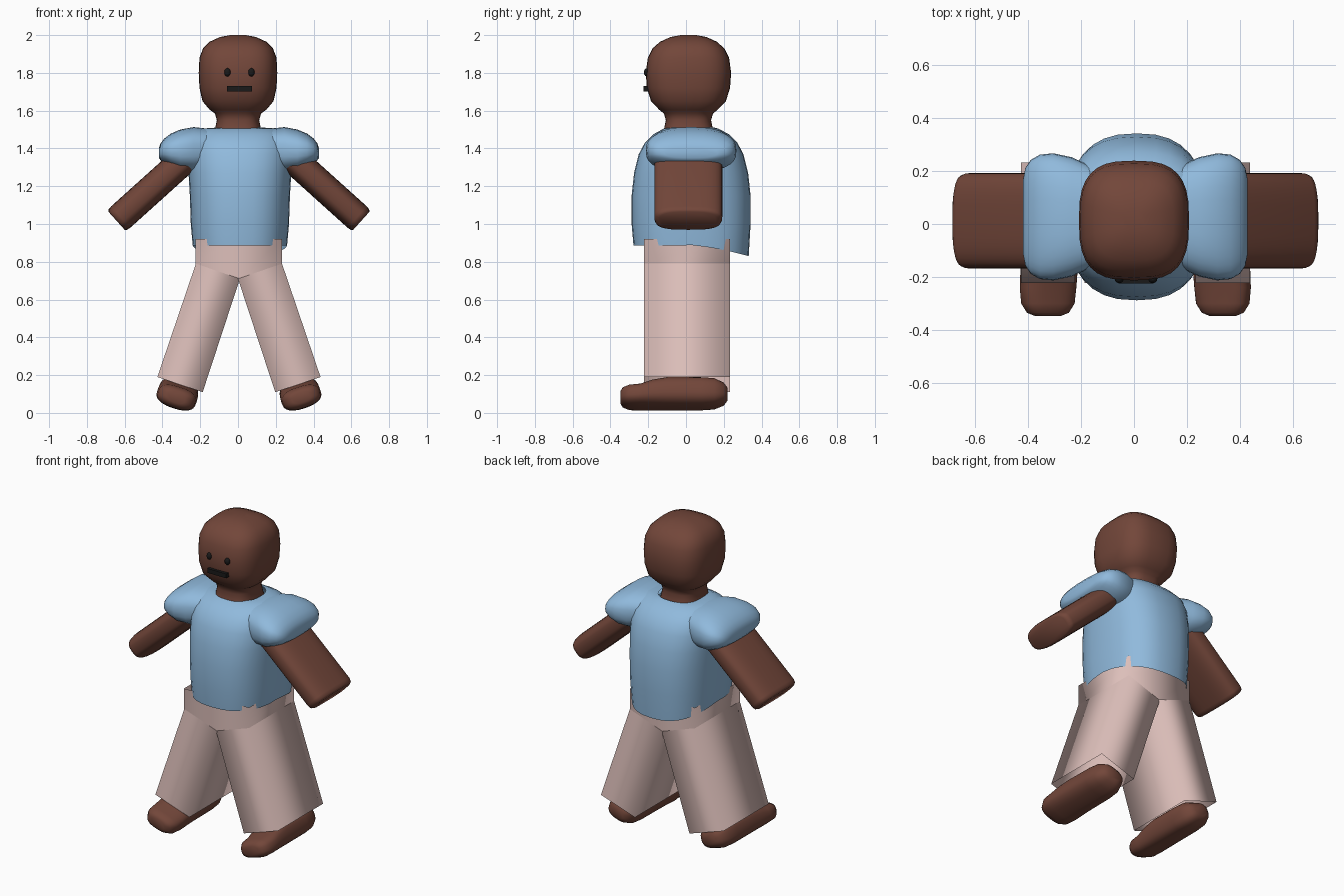
import bpy, bmesh, math
from mathutils import Matrix, Vector

if "Cube" in bpy.data.objects:
    bpy.data.objects.remove(bpy.data.objects["Cube"])


def material(name, rgb):
    m = bpy.data.materials.new(name)
    m.diffuse_color = (*rgb, 1)
    m.use_nodes = True
    m.node_tree.nodes["Principled BSDF"].inputs["Base Color"].default_value = m.diffuse_color
    return m


SKIN = material("skin", (0.17, 0.062, 0.042))
SHIRT = material("shirt_blue", (0.28, 0.49, 0.72))
PANTS = material("pants_pink", (0.72, 0.52, 0.49))
BLACK = material("face_black", (0.01, 0.01, 0.01))


def axes(u, v, w, origin):
    """Matrix from three axis directions and an origin."""
    m = Matrix((u, v, w)).transposed().to_4x4()
    m.translation = Vector(origin)
    return m


def make(name, rings, mat, cap=True, angle=50):
    """Skin equal-length rings of points into a smooth object."""
    bm = bmesh.new()
    vs = [[bm.verts.new(p) for p in r] for r in rings]
    n = len(vs[0])
    for a, b in zip(vs, vs[1:]):
        for i in range(n):
            j = (i + 1) % n
            bm.faces.new((a[i], a[j], b[j], b[i]))
    if cap:
        bm.faces.new(vs[0])
        bm.faces.new(vs[-1])
    bmesh.ops.recalc_face_normals(bm, faces=bm.faces[:])
    me = bpy.data.meshes.new(name)
    bm.to_mesh(me)
    bm.free()
    me.materials.append(mat)
    ob = bpy.data.objects.new(name, me)
    bpy.context.collection.objects.link(ob)
    bpy.ops.object.select_all(action='DESELECT')
    ob.select_set(True)
    bpy.context.view_layer.objects.active = ob
    bpy.ops.object.shade_smooth_by_angle(angle=math.radians(angle))
    return ob


def superloft(name, sections, mat, power=2.6, n=32, frame=Matrix(), cap=True):
    """Loft superellipses; section = (height, half u, half v, centre u, centre v)."""
    rings = []
    for w, hu, hv, cu, cv in sections:
        ring = []
        for i in range(n):
            t = 2 * math.pi * i / n
            c, s = math.cos(t), math.sin(t)
            u = cu + hu * math.copysign(abs(c) ** (2 / power), c)
            v = cv + hv * math.copysign(abs(s) ** (2 / power), s)
            ring.append(frame @ Vector((u, v, w)))
        rings.append(ring)
    return make(name, rings, mat, cap)


# Head and neck
head = [(1.44, .14, .15), (1.50, .122, .13), (1.55, .112, .12), (1.585, .122, .13),
        (1.605, .15, .155), (1.65, .188, .198), (1.72, .204, .22), (1.80, .208, .226),
        (1.88, .204, .215), (1.93, .185, .19), (1.965, .15, .15), (1.99, .095, .095),
        (2.0, .04, .04)]
superloft("head", [(z, a, b, 0, .013) for z, a, b in head], SKIN, 2.9)

# Eyes and mouth
for side, x in (("left", -.056), ("right", .071)):
    bpy.ops.mesh.primitive_uv_sphere_add(segments=20, ring_count=12, radius=1,
                                         location=(x, -.207, 1.803))
    eye = bpy.context.object
    eye.name = side + "_eye"
    eye.scale = (.017, .016, .022)
    eye.data.materials.append(BLACK)
    bpy.ops.object.shade_smooth()
bpy.ops.mesh.primitive_cube_add(size=1, location=(.008, -.205, 1.716))
mouth = bpy.context.object
mouth.name = "mouth"
mouth.scale = (.132, .04, .028)
mouth.data.materials.append(BLACK)

# Shirt body, with a hem that drops towards the back
body = [(.88, .25, .305), (1.0, .26, .315), (1.15, .265, .315), (1.27, .272, .302),
        (1.37, .275, .277), (1.43, .27, .245), (1.475, .245, .20), (1.505, .20, .145),
        (1.51, .13, .125)]
shirt = superloft("shirt", [(z, a, b, .01, .027) for z, a, b in body], SHIRT, 2.5, cap=False)
for v in shirt.data.vertices:
    if v.co.z < .9:
        v.co.z = .89 - (.062 * (v.co.y / .34) ** 1.5 if v.co.y > 0 else .005)

# Parts that come in pairs
c, s = math.cos(math.radians(42)), math.sin(math.radians(42))
ft, st = math.cos(math.radians(18)), math.sin(math.radians(18))
for side, k in (("right", 1), ("left", -1)):
    mirror = Matrix.Translation((.005, 0, 0)) @ Matrix.Diagonal((k, 1, 1, 1))

    # Sleeve, lofted sideways
    sleeve = [(.12, .17, .10, 1.40), (.24, .225, .122, 1.391), (.31, .24, .112, 1.388),
              (.36, .235, .09, 1.389), (.395, .215, .066, 1.387), (.415, .185, .045, 1.382),
              (.424, .14, .026, 1.376)]
    superloft(side + "_sleeve", [(x, hy, hz, .027, z) for x, hy, hz, z in sleeve], SHIRT, 2.6,
              frame=mirror @ axes((0, 1, 0), (0, 0, 1), (1, 0, 0), (0, 0, 0)))

    # Arm, a flattened tube with a softened end
    arm = [(-.50, .18, .076), (-.03, .18, .076), (-.01, .174, .073), (0, .155, .064)]
    superloft(side + "_arm", [(w, a, b, .012, 0) for w, a, b in arm], SKIN, 3,
              frame=mirror @ axes((0, 1, 0), (s, 0, c), (c, 0, -s), (.648, 0, 1.017)))

    # Foot, lofted from toe to heel and tilted with the leg
    foot = [(-.347, .05, .028, 0), (-.335, .08, .045, 0), (-.30, .102, .057, 0),
            (-.24, .108, .06, .002), (-.18, .108, .072, .013), (-.10, .107, .08, .02),
            (.08, .105, .08, .02), (.15, .098, .076, .02), (.20, .075, .055, .018),
            (.22, .045, .03, .018)]
    superloft(side + "_foot", [(y, a, b, 0, z) for y, a, b, z in foot], SKIN, 2.7,
              frame=mirror @ axes((ft, 0, st), (-st, 0, ft), (0, 1, 0), (.33, 0, .082)))

    # Trouser leg, a square open tube
    leg = [[(.228, .79), (-.005, .71)], [(.432, .19), (.192, .11)]]
    make(side + "_trouser_leg",
         [[mirror @ Vector(p) for p in ((o[0], -.222, o[1]), (o[0], .232, o[1]),
                                        (i[0], .232, i[1]), (i[0], -.222, i[1]))]
          for o, i in leg], PANTS, False, 180)

# Trouser hips, meeting the legs in a V
hip_outline = [(-.225, -.222), (.005, -.222), (.233, -.222), (.233, .232), (.005, .232), (-.225, .232)]
make("trouser_hips", [[(x, y, .71 + .08 * min(1, abs(x - .005) / .22)) for x, y in hip_outline],
                      [(x, y, .92) for x, y in hip_outline]], PANTS, False, 180)
